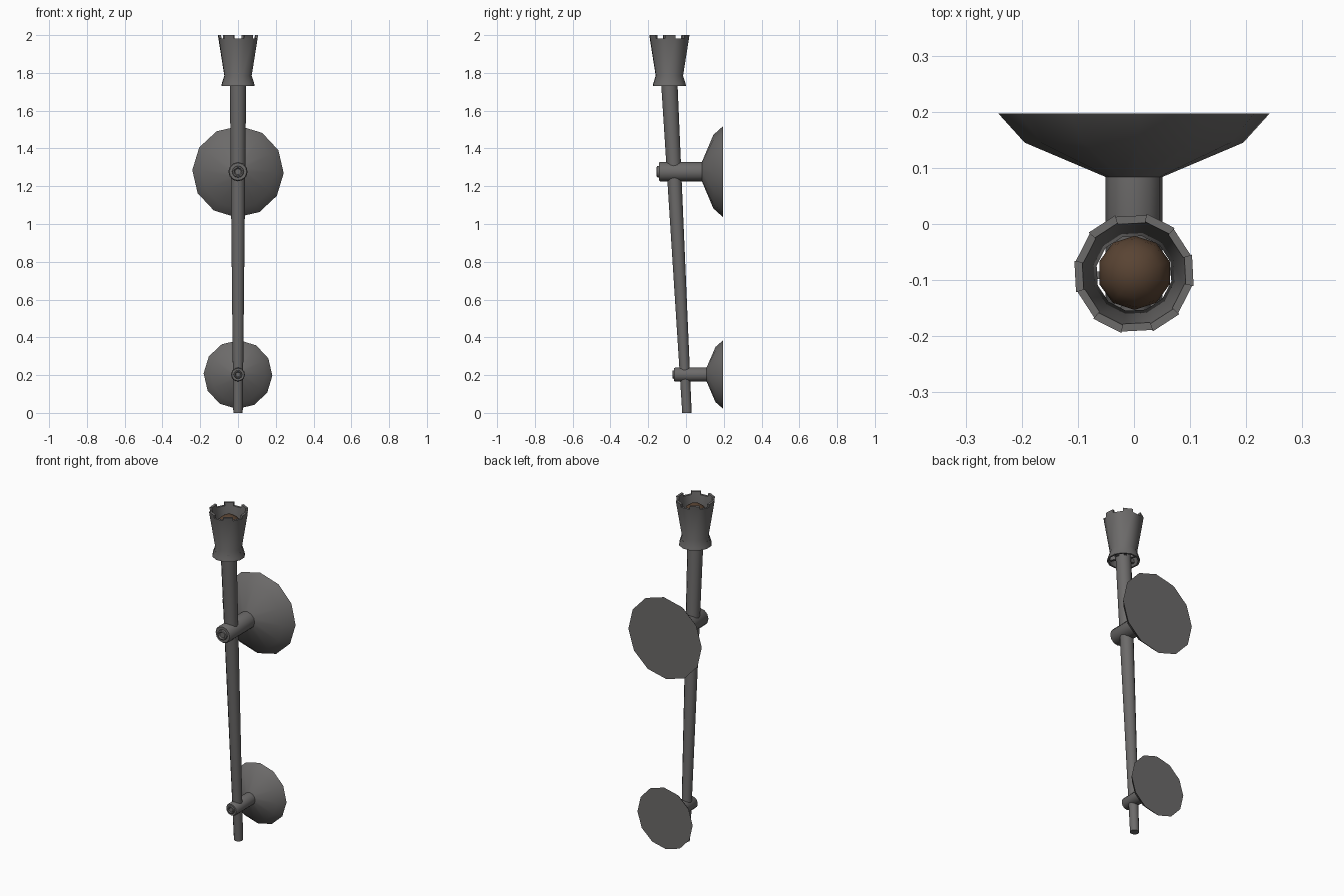
import bpy, bmesh, math
from mathutils import Matrix, Vector

if "Cube" in bpy.data.objects:
    bpy.data.objects.remove(bpy.data.objects["Cube"])


def material(name, col):
    m = bpy.data.materials.new(name)
    m.diffuse_color = (*col, 1)
    m.use_nodes = True
    m.node_tree.nodes["Principled BSDF"].inputs["Base Color"].default_value = m.diffuse_color
    return m


IRON = material("dark iron", (0.15, 0.145, 0.143))
WOOD = material("brown fuel", (0.10, 0.057, 0.033))


def finish(name, bm, mat, matrix=Matrix(), angle=35):
    bmesh.ops.recalc_face_normals(bm, faces=bm.faces)
    me = bpy.data.meshes.new(name)
    bm.to_mesh(me)
    bm.free()
    ob = bpy.data.objects.new(name, me)
    bpy.context.collection.objects.link(ob)
    me.materials.append(mat)
    me.transform(matrix)
    bpy.ops.object.select_all(action='DESELECT')
    ob.select_set(True)
    bpy.context.view_layer.objects.active = ob
    bpy.ops.object.shade_smooth_by_angle(angle=math.radians(angle))
    return ob


def lathe(profile, n=12, turn=0.0, ring=False):
    """Revolve (radius, height) points about z; ring closes the profile on itself."""
    bm = bmesh.new()
    loops = []
    for r, h in profile:
        loops.append([bm.verts.new((r * math.cos(turn + math.tau * i / n),
                                    r * math.sin(turn + math.tau * i / n), h))
                      for i in range(n)])
    pairs = list(zip(loops, loops[1:]))
    if ring:
        pairs.append((loops[-1], loops[0]))
    for a, b in pairs:
        for i in range(n):
            j = (i + 1) % n
            bm.faces.new((a[i], a[j], b[j], b[i]))
    if not ring:
        bm.faces.new(loops[0])
        bm.faces.new(loops[-1])
    return bm


# Leaning, tapered shaft (sheared so its ends stay level)
lean = Matrix.Identity(4)
lean[1][2] = -0.0535
shaft = lathe([(0.025, 0), (0.043, 1.72), (0.043, 1.86)], 12)
finish("shaft", shaft, IRON, Matrix.Translation((0, 0.005, 0)) @ lean)

# Flared cup with six teeth round the rim
CY = -0.088
turn = math.radians(18)
cup = lathe([(0.090, 1.73), (0.088, 1.742), (0.074, 1.785), (0.106, 1.982),
             (0.092, 1.982), (0.068, 1.79), (0.080, 1.73)], 12, turn, ring=True)
rim = [f for f in cup.faces if all(v.co.z > 1.98 for v in f.verts)]
teeth = []
for f in rim:
    c = f.calc_center_median()
    k = round((math.atan2(c.y, c.x) - math.radians(3)) / math.radians(30))
    if k % 2 == 0:
        teeth.append(f)
new = bmesh.ops.extrude_discrete_faces(cup, faces=teeth)['faces']
for f in new:
    for v in f.verts:
        v.co = Vector((v.co.x * 1.025, v.co.y * 1.025, 2.0))
finish("cup", cup, IRON, Matrix.Translation((0, CY, 0)), 30)

# Small ribs holding the cup to the shaft
for i in range(6):
    bm = bmesh.new()
    bmesh.ops.create_cube(bm, size=1)
    bmesh.ops.scale(bm, vec=(0.042, 0.014, 0.022), verts=bm.verts)
    bmesh.ops.translate(bm, vec=(0.057, 0, 1.755), verts=bm.verts)
    finish("cup_rib", bm, IRON, Matrix.Translation((0, CY, 0))
           @ Matrix.Rotation(math.radians(3 + 60 * i), 4, 'Z'))

# Rounded fuel head inside the cup
bm = bmesh.new()
bmesh.ops.create_uvsphere(bm, u_segments=10, v_segments=8, radius=0.066)
finish("fuel_head", bm, WOOD, Matrix.Translation((0.001, CY + 0.001, 1.905)), 60)


# Wall bracket: dished plate, rod and end pin, turned to lie along y
def bracket(name, z, profile):
    m = Matrix.Translation((0, 0, z)) @ Matrix.Rotation(-math.pi / 2, 4, 'X')
    finish(name, lathe(profile, 12, math.radians(2)), IRON, m, 40)


bracket("upper_bracket", 1.277,
        [(0.016, -0.148), (0.022, -0.156), (0.029, -0.154), (0.031, -0.144),
         (0.046, -0.144), (0.051, -0.138), (0.051, 0.084), (0.195, 0.145),
         (0.242, 0.197)])
bracket("lower_bracket", 0.203,
        [(0.012, -0.066), (0.016, -0.072), (0.021, -0.070), (0.023, -0.063),
         (0.033, -0.063), (0.037, -0.058), (0.037, 0.109), (0.146, 0.156),
         (0.182, 0.197)])
